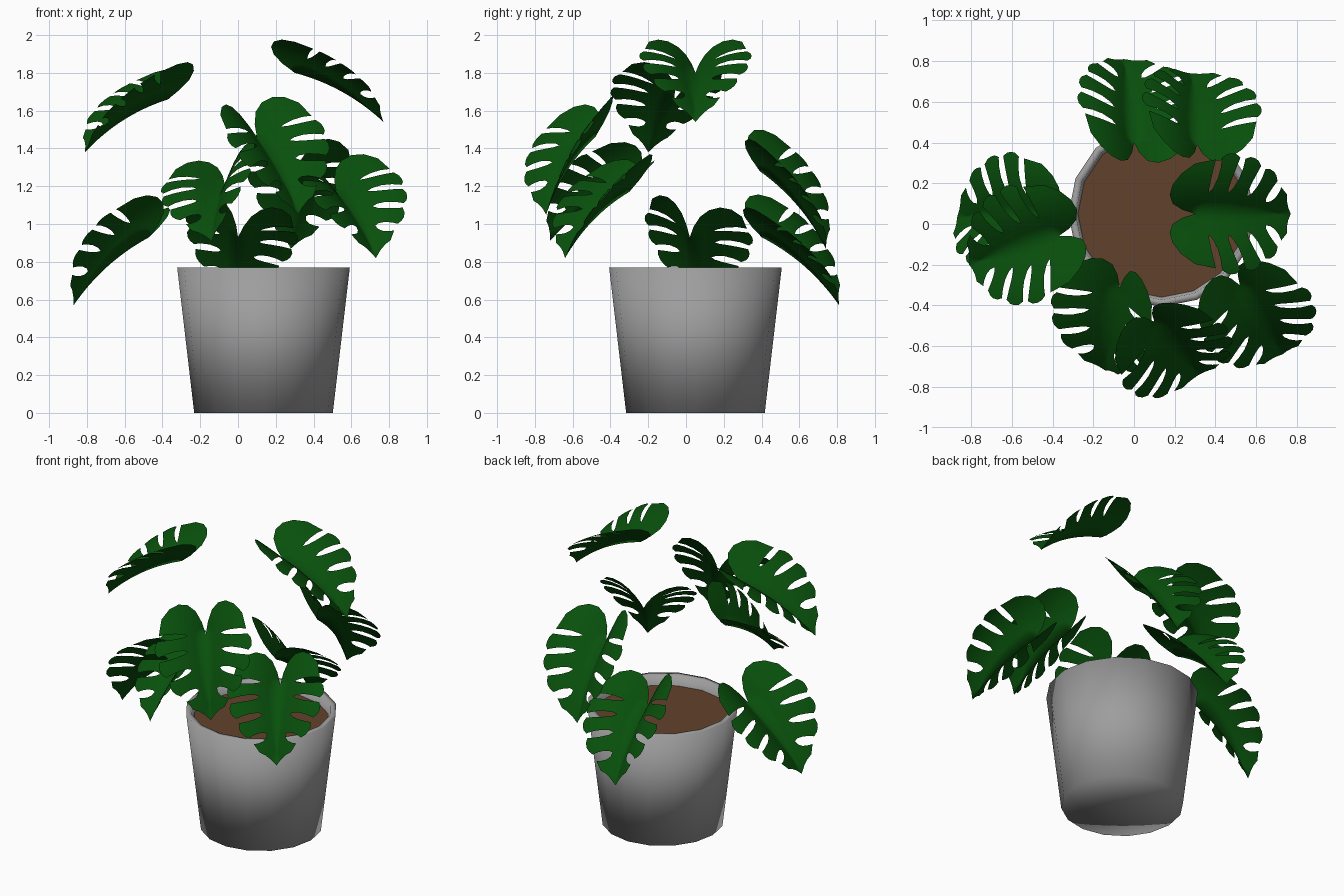
import bpy, bmesh, math
from mathutils import Vector, Matrix

if "Cube" in bpy.data.objects:
    bpy.data.objects.remove(bpy.data.objects["Cube"])


def material(name, rgb):
    m = bpy.data.materials.new(name)
    m.diffuse_color = (*rgb, 1)
    m.use_nodes = True
    m.node_tree.nodes["Principled BSDF"].inputs["Base Color"].default_value = m.diffuse_color
    return m


GREEN = material("leaf green", (0.0025, 0.08, 0.0035))
GREY = material("pot grey", (0.34, 0.34, 0.34))
BROWN = material("soil brown", (0.12, 0.053, 0.024))
CX, CY = 0.135, 0.05


def add_object(name, mesh, mat, matrix=None):
    if not mesh.materials:
        mesh.materials.append(mat)
    ob = bpy.data.objects.new(name, mesh)
    bpy.context.collection.objects.link(ob)
    if matrix:
        ob.matrix_world = matrix
    return ob


def lathe(name, profile, mat, sides=16):
    bm = bmesh.new()
    rings = []
    for r, z in profile:
        if r == 0:
            rings.append([bm.verts.new((CX, CY, z))] * sides)
        else:
            rings.append([bm.verts.new((CX + r * math.cos(2 * math.pi * i / sides),
                                        CY + r * math.sin(2 * math.pi * i / sides), z))
                          for i in range(sides)])
    for a, b in zip(rings, rings[1:]):
        for i in range(sides):
            j = (i + 1) % sides
            bm.faces.new(list(dict.fromkeys((a[i], a[j], b[j], b[i]))))
    bmesh.ops.recalc_face_normals(bm, faces=bm.faces)
    for f in bm.faces:
        f.smooth = True
    mesh = bpy.data.meshes.new(name)
    bm.to_mesh(mesh)
    bm.free()
    return add_object(name, mesh, mat)


# Pot with an open rim, and the soil inside
lathe("pot", [(0, 0), (0.367, 0), (0.457, 0.77), (0.422, 0.77), (0.406, 0.68)], GREY)
soil = lathe("soil", [(0.410, 0.705), (0, 0.705)], BROWN)
if soil.data.polygons[0].normal.z < 0:
    soil.data.flip_normals()

# Half-leaf fingers: midrib root range, then outer margin points (along, across)
LENGTH = 0.56
FINGERS = [
    (0.00, 0.01, [(-0.08, 0.02), (-0.165, 0.06), (-0.195, 0.12), (-0.17, 0.19),
                  (-0.09, 0.255), (0.05, 0.30)]),
    (0.01, 0.10, [(0.05, 0.30), (0.12, 0.31), (0.19, 0.30)]),
    (0.10, 0.21, [(0.19, 0.30), (0.26, 0.285), (0.32, 0.25)]),
    (0.21, 0.34, [(0.32, 0.25), (0.39, 0.215), (0.435, 0.165)]),
    (0.34, 0.50, [(0.435, 0.165), (0.50, 0.10), (0.515, 0.05), (LENGTH, 0.0)]),
]
# Distance from midrib to margin, and how far the slit eats into the finger there
ROWS = [(0, 0), (0.2, 0), (0.36, 0), (0.44, 0.11), (0.6, 0.16), (0.78, 0.15),
        (0.92, 0.12), (1, 0.11)]


def along(points, t):
    x = min(max(t, 0), 1) * (len(points) - 1)
    i = min(int(x), len(points) - 2)
    return Vector(points[i]).lerp(Vector(points[i + 1]), x - i)


def leaf_mesh():
    bm = bmesh.new()
    for side in (1, -1):
        for k, (r0, r1, margin) in enumerate(FINGERS):
            cols = 6 if k == 0 else 4
            last = k == len(FINGERS) - 1
            grid = []
            for s, cut in ROWS:
                if k == 0:
                    cut *= 0.25
                lo = cut if k > 0 else 0
                hi = 1 if last else 1 - cut
                row = []
                for c in range(cols + 1):
                    t = lo + (hi - lo) * c / cols
                    rounded = k > 0 and c == 0 or not last and c == cols
                    q = 0.95 if s == 1 and rounded else s
                    p = Vector((r0 + (r1 - r0) * t, 0)).lerp(along(margin, t), q)
                    u, a = p.x, min(p.y / 0.31, 1)
                    # Raised halves that flatten outward, and an arched midrib
                    lift = 0.165 * (1 - (1 - a) ** 2.1) * (1 - 0.45 * max(u, 0) / LENGTH)
                    arch = (0.45 if u > 0 else 0.2) * u * (LENGTH - u)
                    row.append(bm.verts.new((u, side * p.y, lift + arch)))
                grid.append(row)
            for a, b in zip(grid, grid[1:]):
                for c in range(cols):
                    f = [a[c], a[c + 1], b[c + 1], b[c]]
                    bm.faces.new(f[::-1] if side > 0 else f)
    bmesh.ops.remove_doubles(bm, verts=bm.verts, dist=0.0008)
    bmesh.ops.recalc_face_normals(bm, faces=bm.faces)
    bm.normal_update()
    if sum(f.normal.z * f.calc_area() for f in bm.faces) < 0:
        bmesh.ops.reverse_faces(bm, faces=bm.faces)
    for f in bm.faces:
        f.smooth = True
    mesh = bpy.data.meshes.new("split_leaf")
    bm.to_mesh(mesh)
    bm.free()
    return mesh


# Each leaf: stalk notch, tip, and roll in degrees (left half up)
LEAVES = {
    "leaf_high_right": ((0.30, 0.05, 1.80), (0.77, 0.05, 1.54), 0),
    "leaf_high_left": ((-0.37, -0.06, 1.66), (-0.81, -0.20, 1.38), 6),
    "leaf_low_left": ((-0.47, 0.02, 0.93), (-0.87, 0.03, 0.57), 15),
    "leaf_low_back": ((0.00, 0.40, 0.93), (-0.05, 0.81, 0.57), 15),
    "leaf_mid_back": ((0.31, 0.39, 1.28), (0.28, 0.74, 0.87), 14),
    "leaf_front_left": ((-0.07, -0.31, 1.21), (-0.14, -0.72, 0.91), 21),
    "leaf_front": ((0.10, -0.48, 1.46), (0.32, -0.74, 1.05), 12),
    "leaf_front_right": ((0.52, -0.30, 1.17), (0.73, -0.64, 0.82), 6),
}
MESH = leaf_mesh()
for name, (notch, tip, roll) in LEAVES.items():
    d = Vector(tip) - Vector(notch)
    size = d.length / LENGTH
    d.normalize()
    left = Vector((0, 0, 1)).cross(d).normalized()
    left = Matrix.Rotation(math.radians(roll), 3, d) @ left
    up = d.cross(left)
    rot = Matrix((d, left, up)).transposed().to_4x4()
    add_object(name, MESH, GREEN,
               Matrix.Translation(notch) @ rot @ Matrix.Scale(size, 4))
